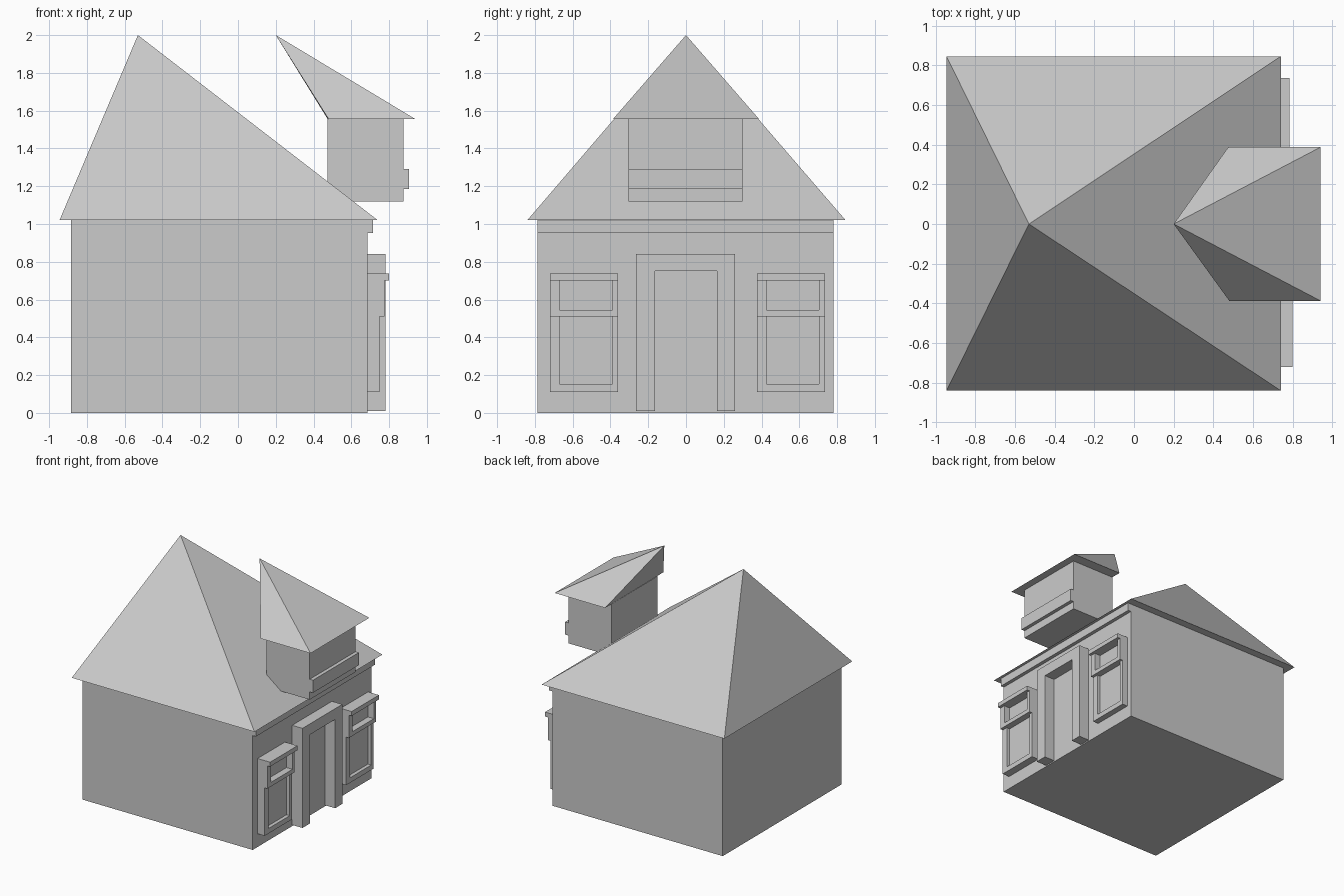
import bpy, bmesh
from itertools import product

if "Cube" in bpy.data.objects:
    bpy.data.objects.remove(bpy.data.objects["Cube"])


def add_object(name, bm):
    bmesh.ops.recalc_face_normals(bm, faces=bm.faces)
    mesh = bpy.data.meshes.new(name)
    bm.to_mesh(mesh)
    bm.free()
    obj = bpy.data.objects.new(name, mesh)
    bpy.context.collection.objects.link(obj)
    return obj


def box(name, xs, ys, zs):
    bm = bmesh.new()
    verts = [bm.verts.new(p) for p in product(xs, ys, zs)]
    bmesh.ops.convex_hull(bm, input=verts)
    bmesh.ops.dissolve_limit(bm, angle_limit=0.01, verts=bm.verts, edges=bm.edges)
    return add_object(name, bm)


def pyramid(name, base, z, apex):
    bm = bmesh.new()
    ring = [bm.verts.new((x, y, z)) for x, y in base]
    tip = bm.verts.new(apex)
    bm.faces.new(ring)
    for i, v in enumerate(ring):
        bm.faces.new((v, ring[(i + 1) % len(ring)], tip))
    return add_object(name, bm)


def extrude_yz(name, profile, x0, x1):
    bm = bmesh.new()
    face = bm.faces.new([bm.verts.new((x0, y, z)) for y, z in profile])
    new = bmesh.ops.extrude_face_region(bm, geom=[face])["geom"]
    verts = [g for g in new if isinstance(g, bmesh.types.BMVert)]
    bmesh.ops.translate(bm, vec=(x1 - x0, 0, 0), verts=verts)
    return add_object(name, bm)


WALL = 0.685

# House body, hipped roof and eaves board
box("house_walls", (-0.885, WALL), (-0.785, 0.78), (0, 1.02))
pyramid("main_roof", [(-0.945, -0.84), (0.74, -0.84), (0.74, 0.845), (-0.945, 0.845)],
        1.02, (-0.53, 0, 2.0))
box("eaves_board", (WALL, 0.715), (-0.785, 0.78), (0.953, 1.02))

# Dormer with leaning roof and sill band
box("dormer_walls", (0.475, 0.875), (-0.305, 0.30), (1.12, 1.555))
pyramid("dormer_roof", [(0.48, -0.387), (0.94, -0.387), (0.94, 0.387), (0.475, 0.387)],
        1.555, (0.2, 0, 2.0))
box("dormer_sill", (0.875, 0.905), (-0.305, 0.30), (1.185, 1.29))

# Door surround, open at the bottom, around the flush door
extrude_yz("door_frame", [(-0.265, 0.01), (-0.265, 0.84), (0.26, 0.84), (0.26, 0.01),
                          (0.165, 0.01), (0.165, 0.75), (-0.165, 0.75), (-0.165, 0.01)],
           WALL, 0.78)

# Two sash windows: lower frame, projecting upper frame, lintel, glass
for side, y, dx in (("left", -0.72, 0), ("right", 0.375, -0.015)):
    a, b, c, d = y, y + 0.05, y + 0.33, y + 0.36
    extrude_yz(f"{side}_window_lower_frame",
               [(a, 0.11), (d, 0.11), (d, 0.51), (c, 0.51),
                (c, 0.152), (b, 0.152), (b, 0.51), (a, 0.51)], WALL, 0.75 + dx)
    extrude_yz(f"{side}_window_upper_frame",
               [(a, 0.51), (d, 0.51), (d, 0.70), (c, 0.70),
                (c, 0.545), (b, 0.545), (b, 0.70), (a, 0.70)], WALL, 0.775 + dx)
    box(f"{side}_window_lintel", (WALL, 0.80 + dx), (a, d), (0.70, 0.737))
    box(f"{side}_window_glass", (WALL, 0.72 + dx), (b, c), (0.152, 0.70))
